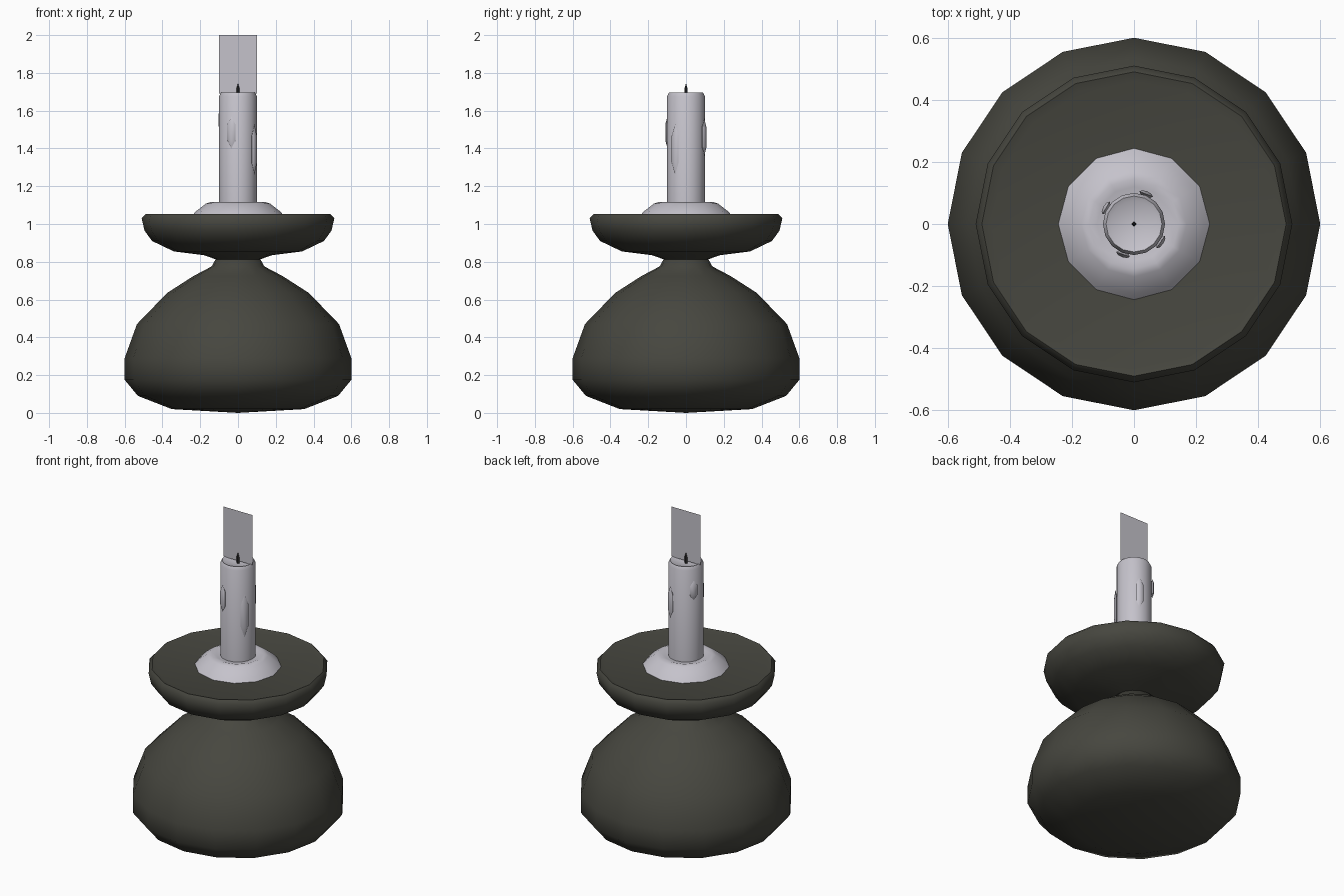
import bpy, bmesh, math
from mathutils import Vector

if "Cube" in bpy.data.objects:
    bpy.data.objects.remove(bpy.data.objects["Cube"], do_unlink=True)


def material(name, color):
    m = bpy.data.materials.new(name)
    m.use_nodes = True
    m.diffuse_color = (*color, 1)
    bsdf = next(n for n in m.node_tree.nodes if n.type == 'BSDF_PRINCIPLED')
    bsdf.inputs["Base Color"].default_value = (*color, 1)
    return m


dark = material("dark olive metal", (0.062, 0.062, 0.05))
wax = material("pale wax", (0.56, 0.545, 0.60))
black = material("burnt wick", (0.02, 0.02, 0.02))


def finish(name, bm, mat, smooth_angle=None):
    mesh = bpy.data.meshes.new(name)
    bm.to_mesh(mesh)
    bm.free()
    mesh.materials.append(mat)
    ob = bpy.data.objects.new(name, mesh)
    bpy.context.collection.objects.link(ob)
    if smooth_angle:
        bpy.ops.object.select_all(action='DESELECT')
        ob.select_set(True)
        bpy.context.view_layer.objects.active = ob
        bpy.ops.object.shade_smooth_by_angle(angle=math.radians(smooth_angle))
    return ob


def lathe(name, profile, sides, mat, smooth_angle=60):
    """Spin an (r, z) profile, listed from bottom to top, round the z axis."""
    bm = bmesh.new()
    verts = [bm.verts.new((r, 0, z)) for r, z in profile]
    edges = [bm.edges.new(pair) for pair in zip(verts, verts[1:])]
    bmesh.ops.spin(bm, geom=verts + edges, cent=(0, 0, 0), axis=(0, 0, 1),
                   angle=math.tau, steps=sides, use_duplicate=False)
    bmesh.ops.remove_doubles(bm, verts=bm.verts, dist=0.0005)
    bmesh.ops.recalc_face_normals(bm, faces=bm.faces)
    return finish(name, bm, mat, smooth_angle)


# Rounded base with a narrow neck
lathe("base", [(0, 0), (0.35, 0.02), (0.53, 0.09), (0.6, 0.175), (0.6, 0.29),
               (0.535, 0.47), (0.375, 0.635), (0.235, 0.725), (0.14, 0.775),
               (0.115, 0.82), (0, 0.83)], 16, dark)

# Drip dish
lathe("dish", [(0, 0.81), (0.115, 0.812), (0.18, 0.835), (0.34, 0.855),
               (0.455, 0.91), (0.495, 0.965), (0.51, 1.03), (0.49, 1.052),
               (0.46, 1.043), (0, 1.043)], 16, dark)

# Melted wax mound and the candle standing in it
lathe("wax_mound", [(0, 1.03), (0.255, 1.03), (0.225, 1.065), (0.17, 1.108),
                    (0.145, 1.116), (0.12, 1.108), (0, 1.108)], 12, wax)
lathe("candle", [(0, 1.05), (0.1, 1.05), (0.1, 1.675), (0.09, 1.695),
                 (0.075, 1.688), (0, 1.675)], 16, wax)

# Square wick with a pointed tip
lathe("wick", [(0, 1.66), (0.009, 1.66), (0.009, 1.715), (0, 1.745)],
      4, black, None)

# Wax drips on the candle side: angle in degrees, lowest and highest point
for i, (deg, low, high) in enumerate([(250, 1.40, 1.57), (326, 1.26, 1.53),
                                      (68, 1.36, 1.56), (150, 1.49, 1.61)]):
    bm = bmesh.new()
    bmesh.ops.create_uvsphere(bm, u_segments=8, v_segments=3, radius=1)
    bmesh.ops.scale(bm, vec=Vector((0.011, 0.027, (high - low) / 2)), verts=bm.verts)
    drip = finish(f"wax_drip_{i + 1}", bm, wax, 60)
    a = math.radians(deg)
    drip.location = (0.104 * math.cos(a), 0.104 * math.sin(a), (low + high) / 2)
    drip.rotation_euler.z = a

# Flat upright flame card
bm = bmesh.new()
bm.faces.new([bm.verts.new(p) for p in ((-0.1, 0, 1.69), (0.1, 0, 1.69),
                                        (0.1, 0, 2), (-0.1, 0, 2))])
finish("flame_card", bm, wax)
